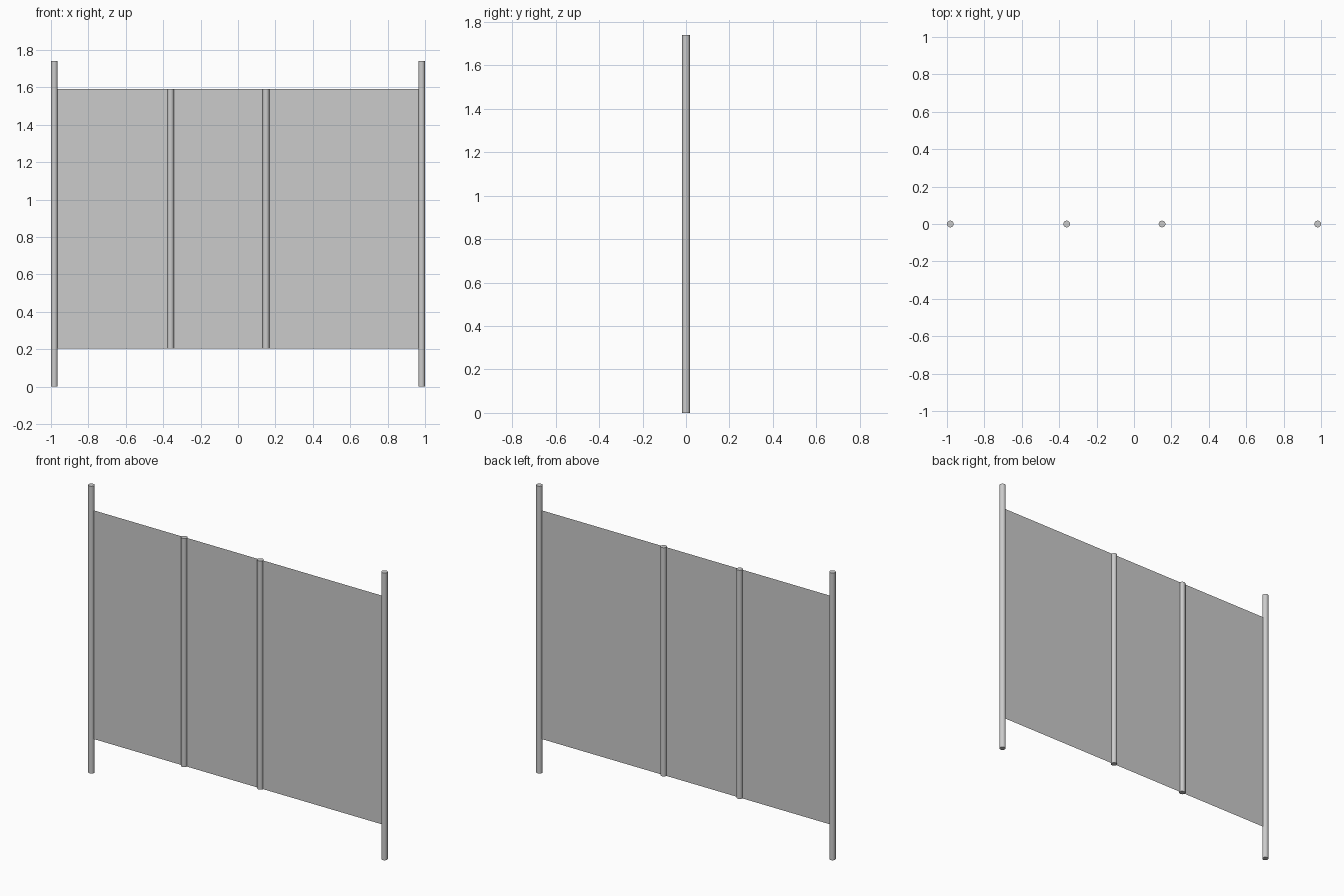
import bpy

if "Cube" in bpy.data.objects:
    bpy.data.objects.remove(bpy.data.objects["Cube"])

R = 0.018                      # pole radius
POST_X, POST_H = 0.982, 1.74   # outer posts
Z0, Z1 = 0.205, 1.59           # fabric bottom and top


def pole(name, x, z0, z1):
    bpy.ops.mesh.primitive_cylinder_add(vertices=16, radius=R, depth=z1 - z0,
                                        location=(x, 0, (z0 + z1) / 2))
    bpy.context.object.name = name
    bpy.ops.object.shade_smooth_by_angle()


# Tall end posts standing on the ground
pole("left_post", -POST_X, 0, POST_H)
pole("right_post", POST_X, 0, POST_H)

# Shorter poles dividing the screen
pole("left_divider", -0.36, Z0, Z1)
pole("right_divider", 0.15, Z0, Z1)

# Thin single-sheet screen spanning post to post
mesh = bpy.data.meshes.new("screen_panel")
w = POST_X - R
mesh.from_pydata([(-w, 0, Z0), (w, 0, Z0), (w, 0, Z1), (-w, 0, Z1)], [], [(0, 1, 2, 3)])
panel = bpy.data.objects.new("screen_panel", mesh)
bpy.context.collection.objects.link(panel)
